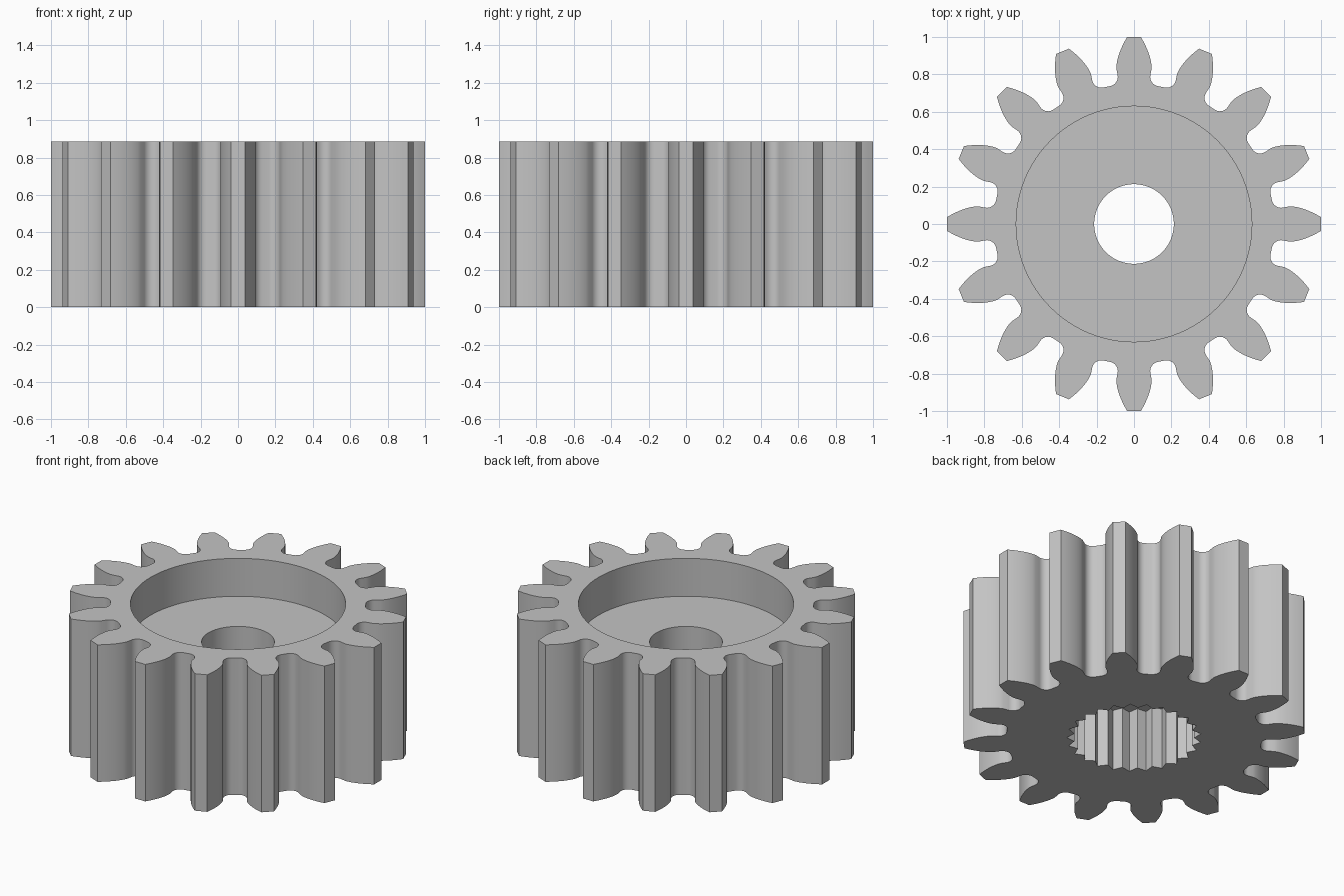
import bpy, bmesh
from math import sin, cos, tan, acos, pi, hypot, atan2, radians

cube = bpy.data.objects.get("Cube")
if cube:
    bpy.data.objects.remove(cube)

TEETH, SPLINES = 16, 25
HEIGHT, RECESS_FLOOR, SPLINE_TOP = 0.885, 0.64, 0.40
RECESS_R, BORE_R = 0.63, 0.213
OUTER_R, ROOT_R = 1.0, 0.748
PITCH_R = OUTER_R * TEETH / (TEETH + 2)
BASE_R = PITCH_R * cos(radians(20))
FILLET = 0.05


def polar(r, a):
    return (r * cos(a), r * sin(a))


def involute(r):
    a = acos(min(1, BASE_R / r))
    return tan(a) - a


def gap_angle(r):
    """Half angle of the space between two teeth at radius r."""
    tooth = pi / (2 * TEETH) + involute(PITCH_R) - involute(r)
    return pi / TEETH - tooth


def half_gap():
    """Polar points from the middle of a root up to a tooth tip."""
    pts = []
    flat = BASE_R * sin(gap_angle(BASE_R)) - FILLET
    for i in range(9):
        t = i / 8 * pi / 2
        u, v = flat + FILLET * sin(t), ROOT_R + FILLET * (1 - cos(t))
        pts.append((hypot(u, v), atan2(u, v)))
    for i in range(9):
        r = BASE_R + (OUTER_R - BASE_R) * i / 8
        pts.append((r, gap_angle(r)))
    return pts


def gear_outline():
    half = half_gap()
    gap = [(r, -a) for r, a in reversed(half)] + half
    return [polar(r, a + (k + 0.5) * 2 * pi / TEETH)
            for k in range(TEETH) for r, a in gap]


def circle(r, n=96):
    return [polar(r, 2 * pi * i / n) for i in range(n)]


def spline_outline():
    n = 2 * SPLINES
    return [polar(0.352 if i % 2 else 0.394, pi / 2 + 2 * pi * i / n)
            for i in range(n)]


bm = bmesh.new()


def wall(outline, z0, z1):
    """Vertical wall along an outline; returns its lower and upper edges."""
    rings = [[bm.verts.new((x, y, z)) for x, y in outline] for z in (z0, z1)]
    n = len(outline)
    for i in range(n):
        j = (i + 1) % n
        bm.faces.new((rings[0][i], rings[0][j], rings[1][j], rings[1][i]))
    return [[bm.edges.get((ring[i], ring[(i + 1) % n])) for i in range(n)]
            for ring in rings]


def cap(outer, inner):
    """Flat face between two outlines at the same height."""
    bmesh.ops.triangle_fill(bm, edges=outer + inner, use_beauty=True,
                            use_dissolve=False, normal=(0, 0, 1))


# Toothed rim, top recess, centre bore and splined socket
rim_low, rim_high = wall(gear_outline(), 0, HEIGHT)
recess_low, recess_high = wall(circle(RECESS_R), RECESS_FLOOR, HEIGHT)
bore_low, bore_high = wall(circle(BORE_R), SPLINE_TOP, RECESS_FLOOR)
socket_low, socket_high = wall(spline_outline(), 0, SPLINE_TOP)

# Top face, recess floor, socket ceiling and underside
cap(rim_high, recess_high)
cap(recess_low, bore_high)
cap(socket_high, bore_low)
cap(rim_low, socket_low)

bmesh.ops.remove_doubles(bm, verts=bm.verts[:], dist=1e-5)
bmesh.ops.recalc_face_normals(bm, faces=bm.faces[:])
mesh = bpy.data.meshes.new("spur_gear")
bm.to_mesh(mesh)
bm.free()

# Plain grey metal
metal = bpy.data.materials.new("grey_metal")
metal.use_nodes = True
colour = (0.55, 0.55, 0.55, 1)
metal.diffuse_color = colour
for node in metal.node_tree.nodes:
    if node.type == 'BSDF_PRINCIPLED':
        node.inputs["Base Color"].default_value = colour
mesh.materials.append(metal)

gear = bpy.data.objects.new("spur_gear", mesh)
bpy.context.collection.objects.link(gear)
bpy.ops.object.select_all(action='DESELECT')
gear.select_set(True)
bpy.context.view_layer.objects.active = gear
bpy.ops.object.shade_smooth_by_angle(angle=radians(30))
